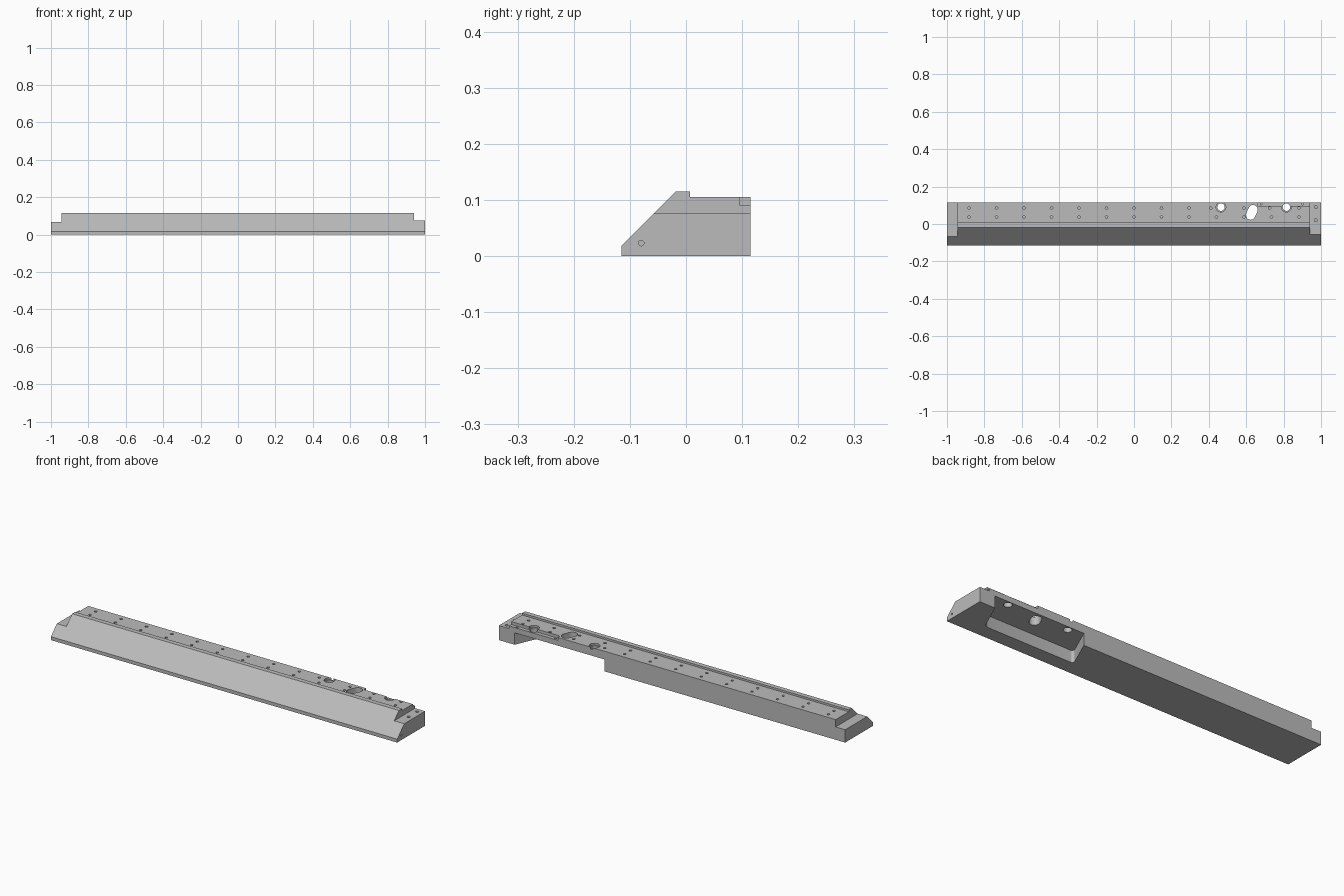
import bpy, bmesh, math
from mathutils import Vector

cube = bpy.data.objects.get("Cube")
if cube:
    bpy.data.objects.remove(cube, do_unlink=True)

steel = bpy.data.materials.new("grey steel")
steel.use_nodes = True
GREY = (0.5, 0.5, 0.5, 1)
steel.diffuse_color = GREY
steel.node_tree.nodes["Principled BSDF"].inputs["Base Color"].default_value = GREY


def add_prism(bm, points, shift):
    """Extrude a closed outline by a vector; return the new faces."""
    base = bm.faces.new([bm.verts.new(p) for p in points])
    out = bmesh.ops.extrude_face_region(bm, geom=[base], use_keep_orig=True)
    top = [v for v in out["geom"] if isinstance(v, bmesh.types.BMVert)]
    bmesh.ops.translate(bm, verts=top, vec=Vector(shift))


def add_hole(bm, center, radius, shift, sides=16):
    """Straight drill solid along z or x."""
    c, s = Vector(center), Vector(shift)
    u = Vector((0, 1, 0))
    w = s.normalized().cross(u)
    ring = [c + radius * (u * math.cos(a) + w * math.sin(a))
            for a in (2 * math.pi * i / sides for i in range(sides))]
    add_prism(bm, ring, s)


def finish(bm, name):
    bmesh.ops.recalc_face_normals(bm, faces=bm.faces)
    mesh = bpy.data.meshes.new(name)
    bm.to_mesh(mesh)
    bm.free()
    obj = bpy.data.objects.new(name, mesh)
    bpy.context.collection.objects.link(obj)
    mesh.materials.append(steel)
    return obj


def box(name, x0, x1, y0, y1, z0, z1):
    bm = bmesh.new()
    add_prism(bm, [(x0, y0, z0), (x1, y0, z0), (x1, y1, z0), (x0, y1, z0)], (0, 0, z1 - z0))
    return finish(bm, name)


# Long bar with sloped front and a raised lip
profile = [(-.115, 0), (-.115, .018), (-.018, .115), (.007, .115),
           (.007, .105), (.115, .105), (.115, 0)]
bm = bmesh.new()
add_prism(bm, [(-1, y, z) for y, z in profile], (2, 0, 0))
bar = finish(bm, "machined_bar")

# Lowered ends and rear top ledge
cutters = [
    box("left_step", -1.1, -.945, -.2, .2, .067, .2),
    box("right_step", .942, 1.1, -.2, .2, .076, .2),
    box("rear_ledge", .66, .95, .096, .2, .09, .2),
]

# Slanted recess in the underside, open at the back
lean = .45
def lean_x(x, y):
    return x + (y - .115) * lean
bm = bmesh.new()
plan = [(.39, .2), (.39, -.04), (.91, -.04), (.91, .2)]
add_prism(bm, [(lean_x(x, y), y, -.1) for x, y in plan], (0, 0, .162))
corners = [e for e in bm.edges
           if all(v.co.y < 0 for v in e.verts) and abs(e.verts[0].co.z - e.verts[1].co.z) > .1]
bmesh.ops.bevel(bm, geom=corners, offset=.02, segments=5, affect='EDGES', profile=.5)
cutters.append(finish(bm, "underside_recess"))

# Counterbores, bolt holes and the slanted slot
bm = bmesh.new()
for x in (.465, .815):
    add_hole(bm, (x, .09, .095), .026, (0, 0, .1), 32)
cutters.append(finish(bm, "counterbores"))

bm = bmesh.new()
for x in (.465, .815):
    add_hole(bm, (x, .09, .03), .02, (0, 0, .1), 32)
direction = Vector((lean, 1, 0)).normalized()
start = math.atan2(direction.y, direction.x) - math.pi / 2
outline = []
for sign in (1, -1):
    mid = Vector((.63, .062, .03)) + sign * direction * .016
    for i in range(11):
        a = start + (math.pi if sign < 0 else 0) + math.pi * i / 10
        outline.append(mid + .025 * Vector((math.cos(a), math.sin(a), 0)))
add_prism(bm, outline, (0, 0, .2))
cutters.append(finish(bm, "through_openings"))

# Small drilled holes
bm = bmesh.new()
pitch = .147
for i in range(-6, 7):
    lower = i * pitch
    upper = {3: .41, 5: .725}.get(i, lower)
    add_hole(bm, (lower, .038, .085), .007, (0, 0, .1))
    add_hole(bm, (upper, .085, .085), .007, (0, 0, .1))
for y in (.02, .09):
    add_hole(bm, (.972, y, .05), .008, (0, 0, .1))
for x in (.68, .9):
    add_hole(bm, (x, .107, .08), .005, (0, 0, .1))
add_hole(bm, (.97, -.08, .023), .005, (.1, 0, 0))
cutters.append(finish(bm, "small_holes"))

# Apply the cuts and discard the cutters
bpy.ops.object.select_all(action='DESELECT')
bpy.context.view_layer.objects.active = bar
bar.select_set(True)
for cutter in cutters:
    cutter.hide_render = True
    mod = bar.modifiers.new(cutter.name, 'BOOLEAN')
    mod.operation = 'DIFFERENCE'
    mod.solver = 'EXACT'
    mod.object = cutter
    bpy.ops.object.modifier_apply(modifier=mod.name)
for cutter in cutters:
    bpy.data.objects.remove(cutter, do_unlink=True)

bpy.ops.object.shade_smooth_by_angle(angle=math.radians(30))
